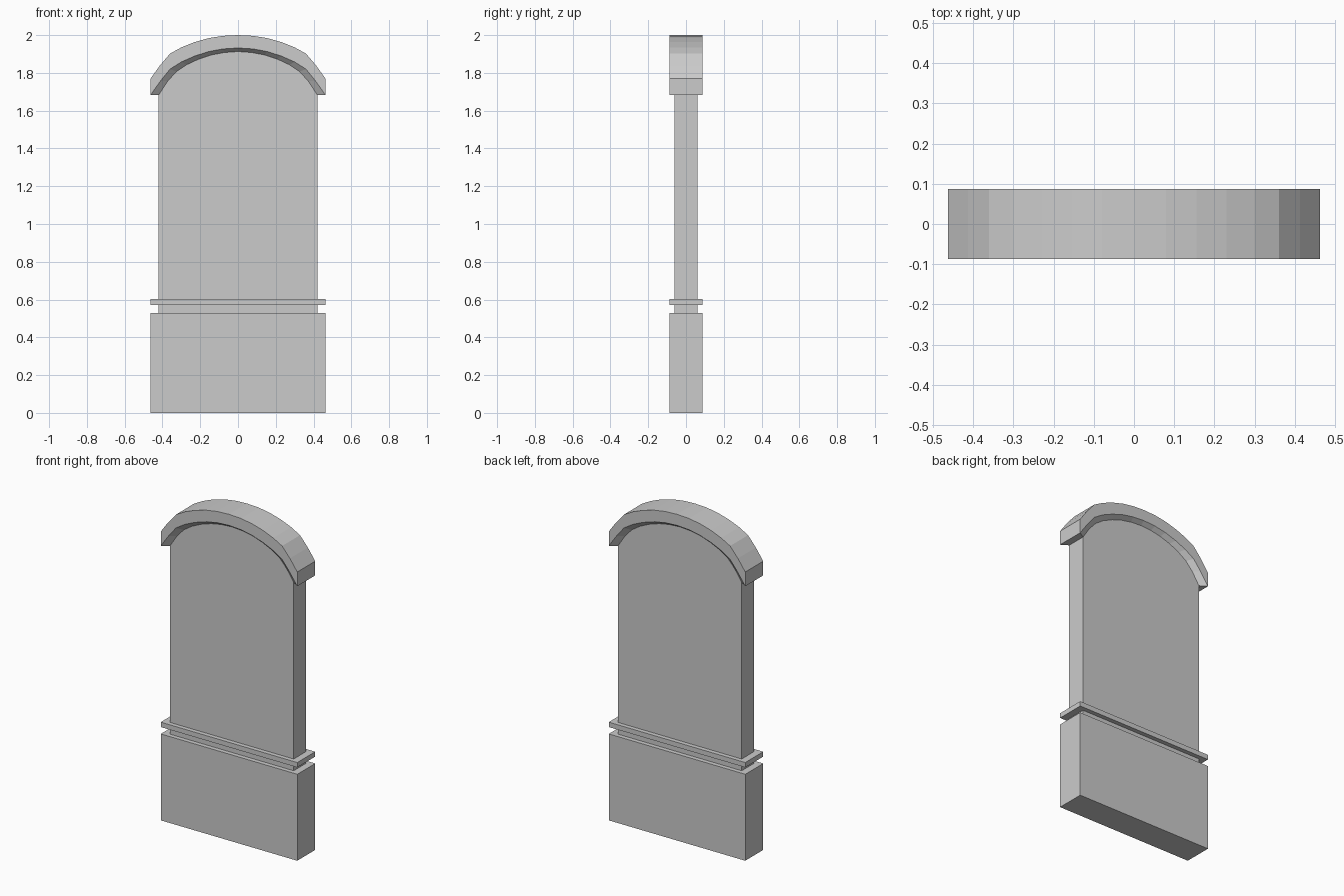
import bpy

if "Cube" in bpy.data.objects:
    bpy.data.objects.remove(bpy.data.objects["Cube"])

HALF_W, HALF_D = 0.463, 0.087      # base, ledge and hood
SLAB_W, SLAB_D = 0.42, 0.06        # recessed slab


def make_mesh(name, verts, faces):
    mesh = bpy.data.meshes.new(name)
    mesh.from_pydata(verts, [], faces)
    mesh.validate()
    obj = bpy.data.objects.new(name, mesh)
    bpy.context.collection.objects.link(obj)
    return obj


def box(name, half_w, half_d, z0, z1):
    bpy.ops.mesh.primitive_cube_add(size=1, location=(0, 0, (z0 + z1) / 2))
    obj = bpy.context.object
    obj.name = name
    obj.scale = (2 * half_w, 2 * half_d, z1 - z0)
    return obj


def full_arc(half):
    """Mirror a right-hand half arc (side to crown) into a full arch."""
    return half + [(-x, z) for x, z in reversed(half[:-1])]


# Arch curves from the side up to the crown
outer = full_arc([(HALF_W, 1.77), (0.413, 1.84), (0.36, 1.902), (0.30, 1.935),
                  (0.23, 1.963), (0.155, 1.984), (0.08, 1.996), (0, 2.0)])
lip = full_arc([(HALF_W, 1.683), (0.41, 1.758), (0.36, 1.82), (0.30, 1.858),
                (0.23, 1.889), (0.155, 1.913), (0.08, 1.927), (0, 1.932)])
soffit = full_arc([(SLAB_W, 1.683), (0.373, 1.755), (0.326, 1.807), (0.272, 1.843),
                   (0.208, 1.873), (0.14, 1.895), (0.072, 1.908), (0, 1.913)])

# Plinth and ledge
box("base_block", HALF_W, HALF_D, 0, 0.53)
box("ledge", HALF_W, HALF_D, 0.572, 0.602)

# Upright slab with arched top
profile = soffit + [(-SLAB_W, 0.53), (SLAB_W, 0.53)]
n = len(profile)
verts = [(x, y, z) for y in (-SLAB_D, SLAB_D) for x, z in profile]
faces = [tuple(reversed(range(n))), tuple(range(n, 2 * n))]
faces += [(i, (i + 1) % n, n + (i + 1) % n, n + i) for i in range(n)]
make_mesh("slab", verts, faces)

# Arched hood: a six-point section carried along the arch
verts, faces = [], []
for o, l, s in zip(outer, lip, soffit):
    for (x, z), y in ((s, -SLAB_D), (l, -HALF_D), (o, -HALF_D),
                      (o, HALF_D), (l, HALF_D), (s, SLAB_D)):
        verts.append((x, y, z))
for i in range(len(outer) - 1):
    a, b = 6 * i, 6 * i + 6
    faces += [(a + k, a + k + 1, b + k + 1, b + k) for k in range(5)]
e = len(verts) - 6
faces += [(1, 4, 3, 2), (0, 5, 4, 1),                                  # right foot
          (e + 1, e + 2, e + 3, e + 4), (e, e + 1, e + 4, e + 5)]      # left foot
hood = make_mesh("arched_hood", verts, faces)

# Consistent outward normals
for obj in (hood, bpy.data.objects["slab"]):
    bpy.context.view_layer.objects.active = obj
    bpy.ops.object.mode_set(mode='EDIT')
    bpy.ops.mesh.select_all(action='SELECT')
    bpy.ops.mesh.normals_make_consistent(inside=False)
    bpy.ops.object.mode_set(mode='OBJECT')
